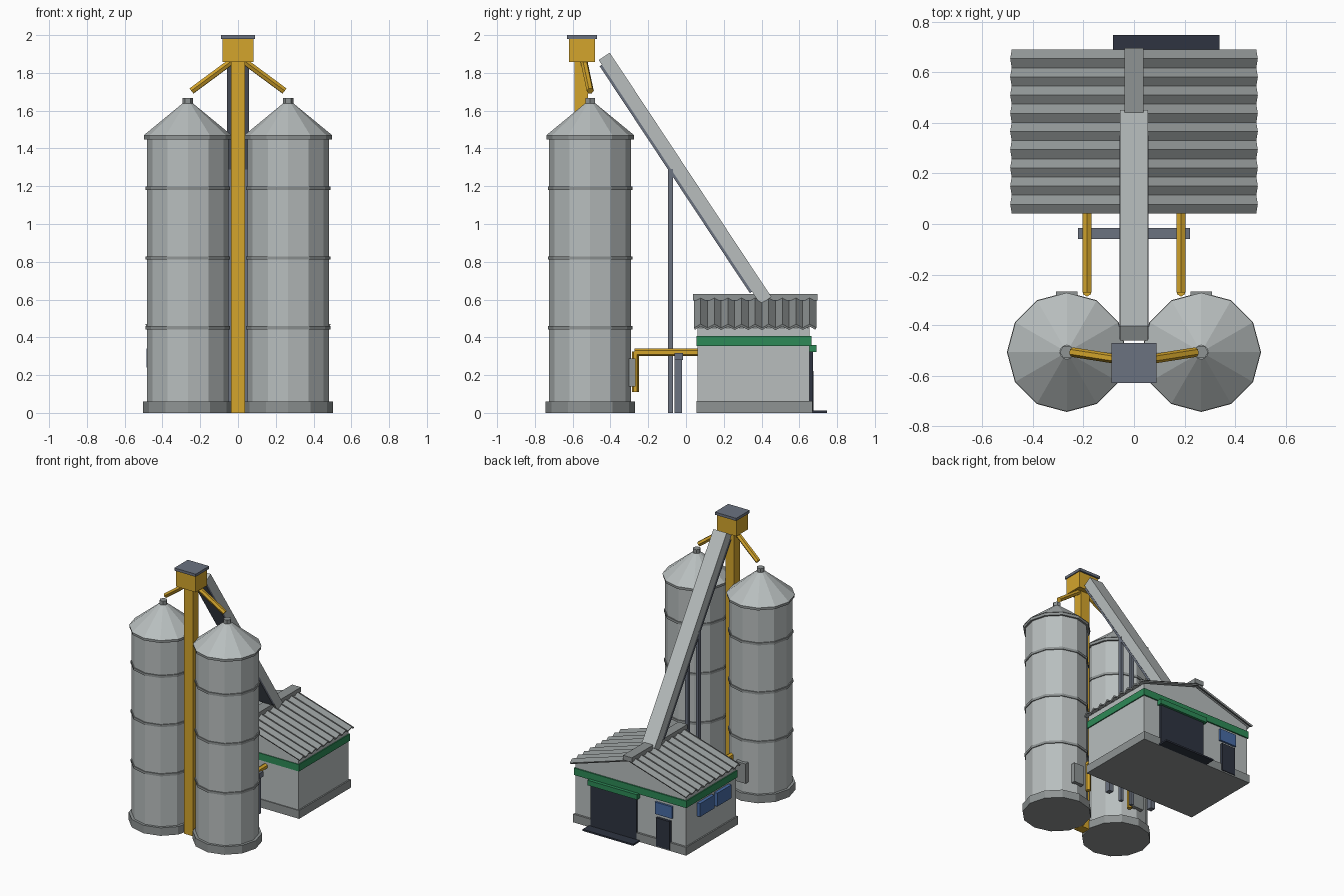
import bpy, bmesh, math
from mathutils import Vector

if "Cube" in bpy.data.objects:
    bpy.data.objects.remove(bpy.data.objects["Cube"])


def mat(name, r, g, b):
    m = bpy.data.materials.new(name)
    lin = [((c / 255 + 0.055) / 1.055) ** 2.4 for c in (r, g, b)]
    m.diffuse_color = (*lin, 1)
    m.use_nodes = True
    m.node_tree.nodes["Principled BSDF"].inputs["Base Color"].default_value = m.diffuse_color
    return m


LIGHT = mat("light_grey", 184, 190, 190)
MID = mat("mid_grey", 143, 148, 148)
YELLOW = mat("yellow", 212, 165, 44)
GREEN = mat("green", 45, 138, 87)
BLUE = mat("window_blue", 72, 108, 165)
DARK = mat("dark_door", 46, 52, 65)
SLATE = mat("slate", 107, 114, 128)


def finish(name, bm, m):
    bmesh.ops.recalc_face_normals(bm, faces=bm.faces)
    me = bpy.data.meshes.new(name)
    bm.to_mesh(me)
    bm.free()
    me.materials.append(m)
    ob = bpy.data.objects.new(name, me)
    bpy.context.collection.objects.link(ob)
    return ob


def prism(name, pts, axis, a, b, m):
    """Extrude a 2D profile along x (pts are y,z) or y (pts are x,z)."""
    bm = bmesh.new()
    put = (lambda p, t: (t, p[0], p[1])) if axis == 'x' else (lambda p, t: (p[0], t, p[1]))
    f = bm.faces.new([bm.verts.new(put(p, a)) for p in pts])
    ext = bmesh.ops.extrude_face_region(bm, geom=[f])
    d = Vector(put((0, 0), b - a))
    bmesh.ops.translate(bm, verts=[v for v in ext["geom"] if isinstance(v, bmesh.types.BMVert)], vec=d)
    return finish(name, bm, m)


def box(name, x0, x1, y0, y1, z0, z1, m):
    return prism(name, [(y0, z0), (y1, z0), (y1, z1), (y0, z1)], 'x', x0, x1, m)


def tube(name, p, q, r0, m, n=12, r1=None, turn=0.0):
    """Flat-sided cylinder or cone frustum between two points."""
    r1 = r0 if r1 is None else r1
    p, q = Vector(p), Vector(q)
    d = (q - p).normalized()
    u = Vector((1, 0, 0)) if abs(d.z) > 0.99 else d.cross(Vector((0, 0, 1))).normalized()
    w = d.cross(u)
    bm = bmesh.new()
    rings = []
    for c, r in ((p, r0), (q, r1)):
        rings.append([bm.verts.new(c + r * (u * math.cos(t) + w * math.sin(t)))
                      for t in (turn + 2 * math.pi * i / n for i in range(n))])
    for i in range(n):
        j = (i + 1) % n
        bm.faces.new((rings[0][i], rings[0][j], rings[1][j], rings[1][i]))
    bm.faces.new(rings[0])
    bm.faces.new(rings[1])
    return finish(name, bm, m)


# Silos with bands, roofs, hatches, spouts and discharge pipes
SY = -0.507
for s, side in ((-1, "left"), (1, "right")):
    cx = 0.266 * s

    def part(name, z0, z1, r, m, r1=None, n=12):
        tube(f"{side}_silo_{name}", (cx, SY, z0), (cx, SY, z1), r, m, n, r1)

    part("base", 0, 0.06, 0.237, MID)
    part("body", 0.06, 1.46, 0.217, LIGHT)
    for k, z in enumerate((0.45, 0.82, 1.19)):
        part(f"band_{k + 1}", z - 0.009, z + 0.009, 0.224, MID)
    part("eave_ring", 1.448, 1.47, 0.231, MID)
    part("roof", 1.468, 1.638, 0.235, LIGHT, 0.028)
    part("cap", 1.63, 1.667, 0.028, MID, n=6)
    box(f"{side}_silo_hatch", cx - 0.042, cx + 0.042, -0.31, -0.267, 0.14, 0.288, MID)
    tube(f"{side}_spout", (0.035 * s, -0.54, 1.86), (0.245 * s, -0.507, 1.705), 0.019, YELLOW, 6)
    px = 0.186 * s
    tube(f"{side}_drop_pipe", (px, -0.268, 0.11), (px, -0.268, 0.325), 0.019, YELLOW, 6, turn=math.pi / 6)
    tube(f"{side}_feed_pipe", (px, -0.272, 0.32), (px, 0.07, 0.32), 0.02, YELLOW, 6, turn=math.pi / 6)
    box(f"{side}_pipe_post", px - 0.018, px + 0.018, -0.062, -0.02, 0, 0.29, SLATE)
    box(f"{side}_conveyor_post", 0.045 * s - 0.012, 0.045 * s + 0.012, -0.095, -0.07, 0, 1.29, SLATE)
box("pipe_crossbar", -0.222, 0.222, -0.06, -0.015, 0.28, 0.318, SLATE)

# Bucket elevator
box("elevator_leg", -0.037, 0.037, -0.59, -0.52, 0, 1.87, YELLOW)
box("elevator_head", -0.082, 0.082, -0.62, -0.483, 1.858, 1.982, YELLOW)
box("elevator_cap", -0.089, 0.089, -0.63, -0.47, 1.98, 2.0, SLATE)

# Inclined conveyor with underside plate
A, U, N = Vector((-0.462, 1.868)), Vector((0.552, -0.834)), Vector((0.834, 0.552))
prism("conveyor", [A, A + N * 0.07, A + U * 1.55 + N * 0.07, A + U * 1.55], 'x', -0.055, 0.055, LIGHT)
P, Q = A + U * 0.03, A + U * 1.47
prism("conveyor_underside", [P, P - N * 0.014, Q - N * 0.014, Q], 'x', -0.058, 0.058, SLATE)

# Building: plinth, gabled walls, green band
W = 0.46
prism("building_walls", [(-W, 0.03), (W, 0.03), (W, 0.45), (0, 0.592), (-W, 0.45)], 'y', 0.062, 0.655, LIGHT)
box("building_plinth", -0.47, 0.47, 0.055, 0.67, 0, 0.062, MID)
box("green_band", -0.468, 0.468, 0.056, 0.665, 0.355, 0.407, GREEN)

# Corrugated roof: zigzag along the ridge direction on both slopes
Y0, Y1, WAVES = 0.042, 0.69, 9
SLOPE = Vector((0.487, 0, -0.15))
for s, side in ((-1, "left"), (1, "right")):
    bm = bmesh.new()
    nrm = Vector((0.294, 0, 0.956))
    rows = []
    for i in range(2 * WAVES + 1):
        y = Y0 + (Y1 - Y0) * i / (2 * WAVES)
        off = nrm * (0.01 if i % 2 else -0.01)
        pair = []
        for t in (0.0, 1.0):
            c = Vector((0, y, 0.61)) + SLOPE * t + off
            if t == 0:
                c.x = 0
            pair.append(bm.verts.new((c.x * s, c.y, c.z)))
        rows.append(pair)
    for a, b in zip(rows, rows[1:]):
        bm.faces.new((a[0], a[1], b[1], b[0]))
    roof = finish(f"{side}_roof", bm, MID)
    # face every sheet upward before thickening downward
    if roof.data.polygons[0].normal.z < 0:
        roof.data.flip_normals()
    sol = roof.modifiers.new("thickness", 'SOLIDIFY')
    sol.thickness = 0.012
    sol.offset = -1
box("ridge_cap", -0.037, 0.037, 0.036, 0.696, 0.595, 0.63, MID)

# Back wall: loading door, hood, ramp, small door and window
box("loading_door", -0.057, 0.323, 0.65, 0.672, 0.01, 0.33, DARK)
box("door_hood", -0.075, 0.338, 0.65, 0.69, 0.322, 0.36, GREEN)
box("loading_ramp", -0.083, 0.338, 0.665, 0.747, 0, 0.012, DARK)
box("small_door", -0.337, -0.222, 0.65, 0.676, 0.01, 0.222, DARK)
box("back_window", -0.352, -0.21, 0.65, 0.67, 0.245, 0.335, BLUE)

# Left wall windows
for k, y in enumerate((0.44, 0.235)):
    box(f"side_window_{k + 1}", -0.485, -0.45, y - 0.085, y + 0.085, 0.24, 0.34, BLUE)
